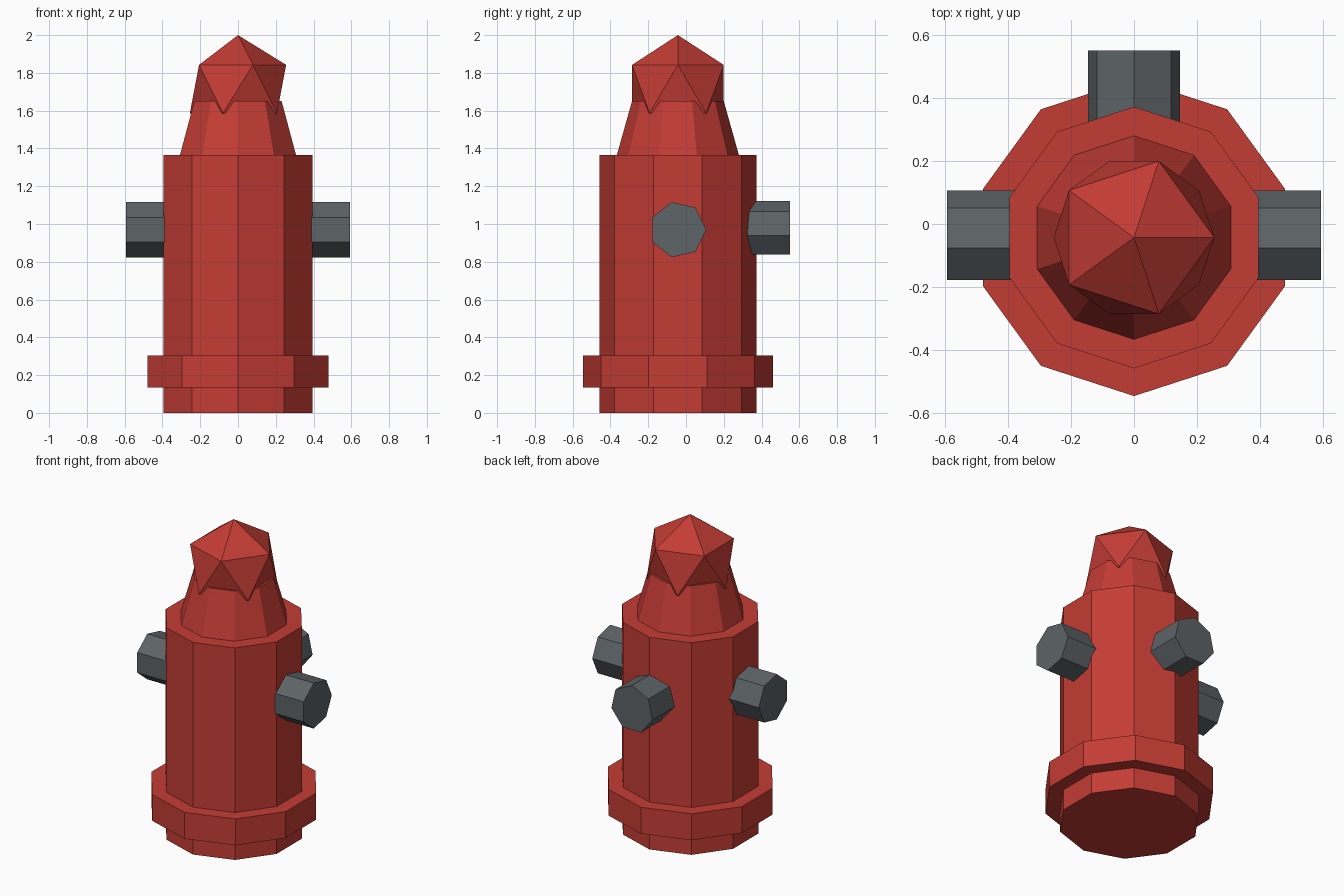
import bpy
import bmesh
from math import sin, cos, tau
from mathutils import Vector

if "Cube" in bpy.data.objects:
    bpy.data.objects.remove(bpy.data.objects["Cube"])

CY = -0.043  # axis of the body in y


def material(name, rgb):
    m = bpy.data.materials.new(name)
    m.diffuse_color = (*rgb, 1)
    m.use_nodes = True
    m.node_tree.nodes["Principled BSDF"].inputs["Base Color"].default_value = m.diffuse_color
    return m


RED = material("red paint", (0.55, 0.045, 0.035))
GREY = material("dark metal", (0.11, 0.125, 0.135))


def finish(name, bm, mat):
    bmesh.ops.recalc_face_normals(bm, faces=bm.faces)
    me = bpy.data.meshes.new(name)
    bm.to_mesh(me)
    bm.free()
    me.materials.append(mat)
    ob = bpy.data.objects.new(name, me)
    bpy.context.collection.objects.link(ob)
    return ob


def prism(name, sides, start, end, r0, r1, first, mat):
    """Capped frustum from start to end; first = direction of one corner."""
    start, end, u = Vector(start), Vector(end), Vector(first)
    v = (end - start).normalized().cross(u)
    bm = bmesh.new()
    rings = []
    for c, r in ((start, r0), (end, r1)):
        rings.append([bm.verts.new(c + r * (cos(tau * i / sides) * u + sin(tau * i / sides) * v))
                      for i in range(sides)])
    a, b = rings
    for i in range(sides):
        j = (i + 1) % sides
        bm.faces.new((a[i], a[j], b[j], b[i]))
    bm.faces.new(a)
    bm.faces.new(b)
    return finish(name, bm, mat)


# Ten-sided barrel, base flange and tapered neck
for name, z0, z1, r0, r1 in (("barrel", 0, 1.365, 0.415, 0.415),
                             ("base_flange", 0.135, 0.305, 0.503, 0.503),
                             ("neck", 1.365, 1.65, 0.323, 0.243)):
    prism(name, 10, (0, CY, z0), (0, CY, z1), r0, r1, (0, 1, 0), RED)

# Faceted cap
bm = bmesh.new()
bmesh.ops.create_icosphere(bm, subdivisions=1, radius=0.285)
bmesh.ops.translate(bm, verts=bm.verts, vec=(0, CY, 1.715))
finish("cap", bm, RED)

# Seven-sided outlets: one pipe across both sides, one at the back
prism("side_outlets", 7, (-0.593, CY, 0.97), (0.593, CY, 0.97), 0.15, 0.15, (0, 1, 0), GREY)
prism("back_outlet", 7, (0, CY, 0.973), (0, 0.55, 0.973), 0.15, 0.15, (0, 0, 1), GREY)
